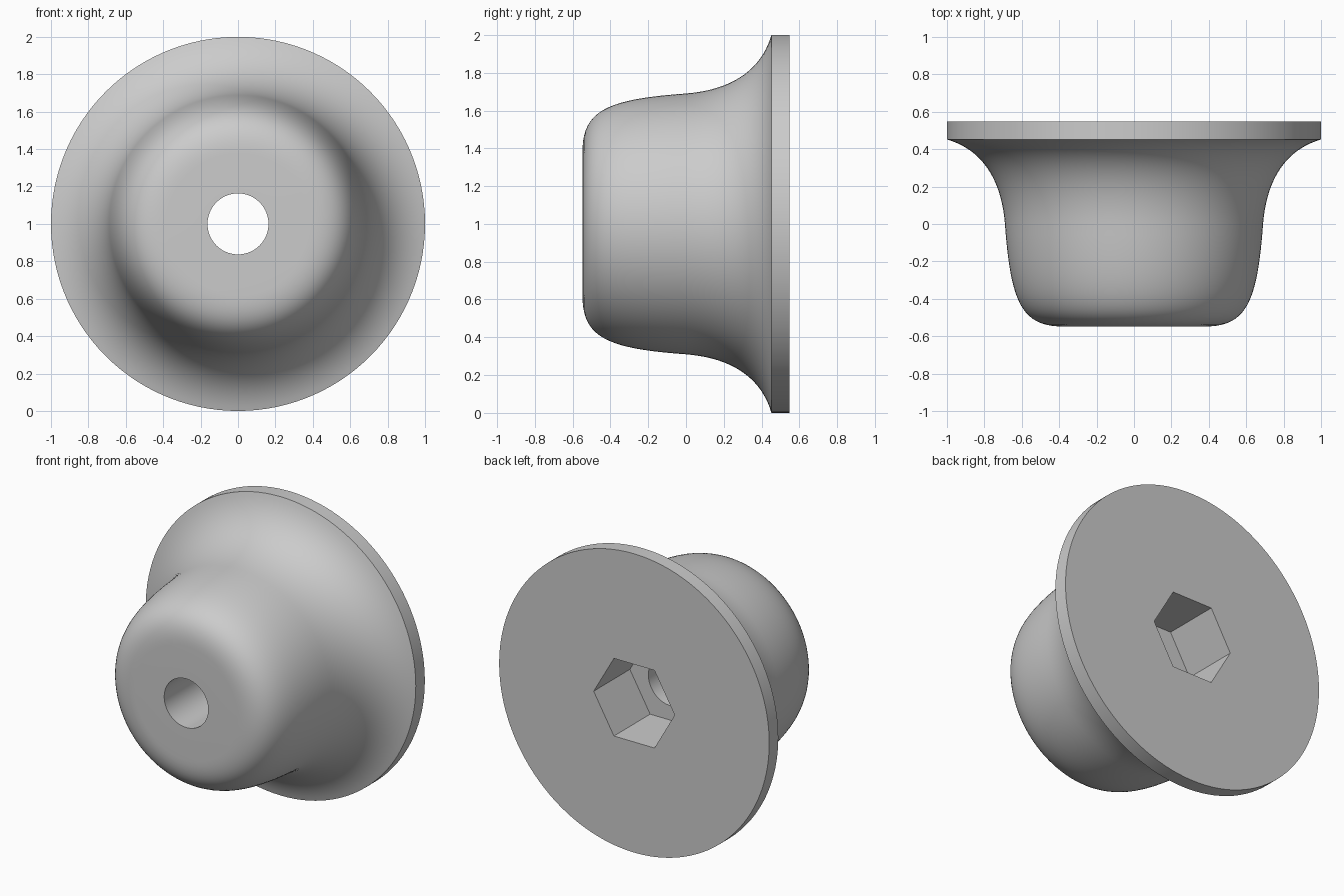
import bpy, bmesh
from math import sin, cos, pi, radians

if "Cube" in bpy.data.objects:
    bpy.data.objects.remove(bpy.data.objects["Cube"])

N = 120  # segments around the axis (multiple of 6 so the hex corners are exact)
HEX = 0.30


def bezier(p0, p1, p2, p3, steps):
    pts = []
    for i in range(steps + 1):
        t = i / steps
        k = ((1 - t) ** 3, 3 * t * (1 - t) ** 2, 3 * t * t * (1 - t), t ** 3)
        pts.append(tuple(sum(w * p[c] for w, p in zip(k, (p0, p1, p2, p3)))
                         for c in (0, 1)))
    return pts


def hex_radius(a):
    # hexagon with corners on the +x and -x sides
    return HEX * cos(pi / 6) / cos((a % (pi / 3)) - pi / 6)


# (y, radius) outline: rounded nose, waist, flare, rim; radius None = hexagon
outline = bezier((-0.548, 0.38), (-0.548, 0.60), (-0.42, 0.66), (0, 0.69), 20)
outline += bezier((0, 0.69), (0.25, 0.71), (0.40, 0.82), (0.452, 1.0), 20)[1:]
outline += [(0.548, 1.0),            # rim
            (0.548, None),           # flat back up to the hex recess
            (0.165, None),           # recess floor
            (0.165, 0.163),          # bolt hole
            (-0.548, 0.163)]

bm = bmesh.new()
rings = []
for y, r in outline:
    ring = []
    for i in range(N):
        a = 2 * pi * i / N
        rad = hex_radius(a) if r is None else r
        ring.append(bm.verts.new((rad * cos(a), y, 1 + rad * sin(a))))
    rings.append(ring)

# Skin all rings into one closed body
for k, ring in enumerate(rings):
    nxt = rings[(k + 1) % len(rings)]
    for i in range(N):
        j = (i + 1) % N
        bm.faces.new((ring[i], ring[j], nxt[j], nxt[i]))
bmesh.ops.recalc_face_normals(bm, faces=bm.faces[:])

mesh = bpy.data.meshes.new("flared_knob")
bm.to_mesh(mesh)
bm.free()
knob = bpy.data.objects.new("flared_knob", mesh)
bpy.context.collection.objects.link(knob)
bpy.context.view_layer.objects.active = knob
knob.select_set(True)
bpy.ops.object.shade_smooth_by_angle(angle=radians(30))
